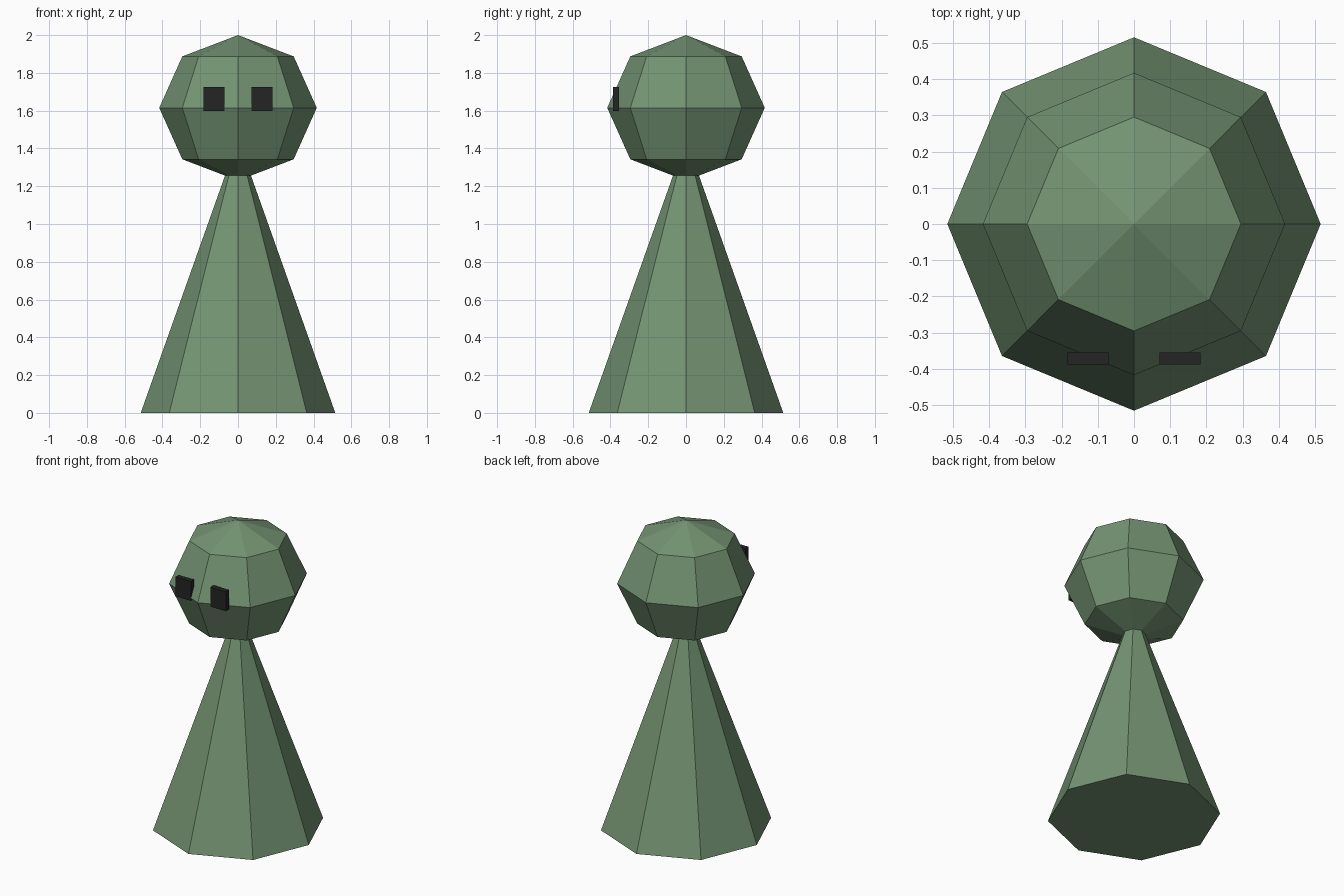
import bpy
from math import radians

cube = bpy.data.objects.get("Cube")
if cube:
    bpy.data.objects.remove(cube, do_unlink=True)


def make_material(name, rgb):
    mat = bpy.data.materials.new(name)
    mat.use_nodes = True
    color = (*rgb, 1.0)
    mat.diffuse_color = color
    mat.node_tree.nodes["Principled BSDF"].inputs["Base Color"].default_value = color
    return mat


def finish(name, mat, scale=(1, 1, 1), turn=0):
    obj = bpy.context.object
    obj.name = obj.data.name = name
    obj.scale = scale
    obj.rotation_euler.z = radians(turn)
    bpy.ops.object.transform_apply(location=False, rotation=True, scale=True)
    obj.data.materials.append(mat)
    bpy.ops.object.shade_flat()
    return obj


green = make_material("sage green", (0.175, 0.295, 0.17))
black = make_material("soft black", (0.018, 0.018, 0.018))

# Body: eight-sided cone whose tip is hidden inside the head
bpy.ops.mesh.primitive_cone_add(vertices=8, radius1=0.515, radius2=0,
                                depth=1.45, location=(0, 0, 0.725))
finish("body", green)

# Head: low-poly ball, slightly flattened
bpy.ops.mesh.primitive_uv_sphere_add(segments=8, ring_count=4, radius=1,
                                     location=(0, 0, 1.615))
finish("head", green, (0.417, 0.417, 0.385))

# Eyes: thin square blocks set into the front of the head
for side, x in (("left", 0.127), ("right", -0.127)):
    bpy.ops.mesh.primitive_cube_add(size=1, location=(x, -0.371, 1.661))
    finish(side + "_eye", black, (0.113, 0.033, 0.128))
